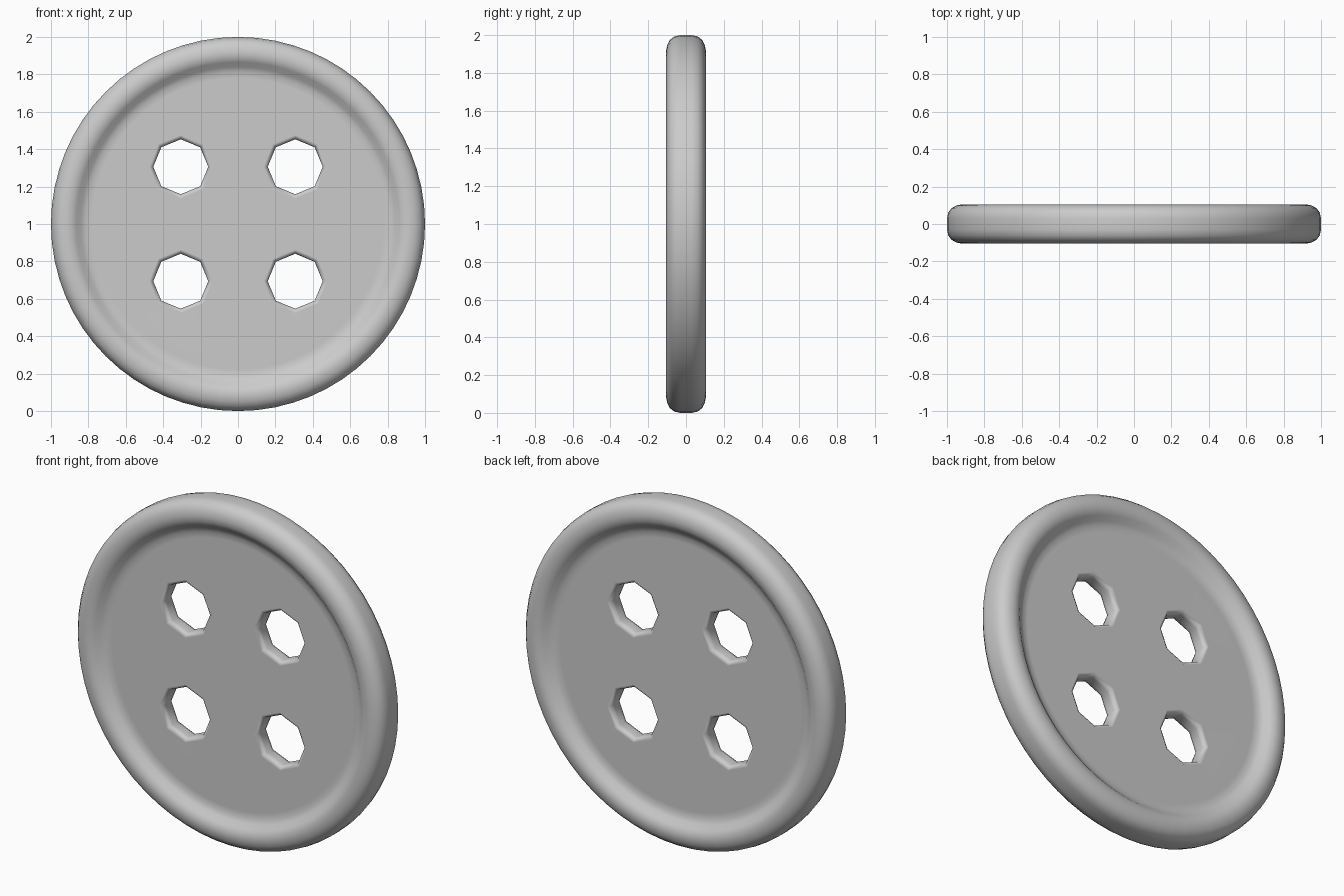
import bpy, bmesh, math

if "Cube" in bpy.data.objects:
    bpy.data.objects.remove(bpy.data.objects["Cube"])


def lathe(name, profile, segments, location):
    """Spin an (r, y) profile round the y axis and cap both ends."""
    bm = bmesh.new()
    rings = []
    for r, y in profile:
        rings.append([bm.verts.new((r * math.cos(2 * math.pi * i / segments), y,
                                    r * math.sin(2 * math.pi * i / segments)))
                      for i in range(segments)])
    for a, b in zip(rings, rings[1:]):
        for i in range(segments):
            j = (i + 1) % segments
            bm.faces.new((a[i], a[j], b[j], b[i]))
    bm.faces.new(rings[0])
    bm.faces.new(rings[-1])
    bmesh.ops.recalc_face_normals(bm, faces=bm.faces)
    mesh = bpy.data.meshes.new(name)
    bm.to_mesh(mesh)
    bm.free()
    obj = bpy.data.objects.new(name, mesh)
    obj.location = location
    bpy.context.collection.objects.link(obj)
    return obj


# Button body: recessed plate with a rounded rim, same on both sides
half = [(0.78, 0.050), (0.815, 0.054), (0.84, 0.066), (0.865, 0.088),
        (0.89, 0.102), (0.92, 0.105), (0.95, 0.099), (0.975, 0.085),
        (0.993, 0.062), (1.0, 0.03)]
profile = [(r, -y) for r, y in half] + [(r, y) for r, y in reversed(half)]
button = lathe("button", profile, 64, (0, 0, 1))

# Four eight-sided thread holes with softened edges
hole = [(0.23, -0.11), (0.17, -0.05), (0.152, -0.038), (0.147, -0.02),
        (0.147, 0.02), (0.152, 0.038), (0.17, 0.05), (0.23, 0.11)]
for sx in (-1, 1):
    for sz in (-1, 1):
        cutter = lathe("hole_cutter", hole, 8, (sx * 0.306, 0, 1 + sz * 0.306))
        cutter.hide_render = True
        cutter.hide_viewport = True
        mod = button.modifiers.new("thread_hole", 'BOOLEAN')
        mod.operation = 'DIFFERENCE'
        mod.solver = 'EXACT'
        mod.object = cutter

# Smooth shading, keeping the flat plate clean
for poly in button.data.polygons:
    poly.use_smooth = True
for obj in bpy.data.objects:
    if obj.name.startswith("hole_cutter"):
        for poly in obj.data.polygons:
            poly.use_smooth = True
normals = button.modifiers.new("clean_normals", 'WEIGHTED_NORMAL')
normals.weight = 60

# Bake the holes and drop the cutters
bpy.context.view_layer.update()
baked = bpy.data.meshes.new_from_object(
    button.evaluated_get(bpy.context.evaluated_depsgraph_get()))
button.modifiers.clear()
button.data = baked
for obj in [o for o in bpy.data.objects if o.name.startswith("hole_cutter")]:
    bpy.data.objects.remove(obj)
